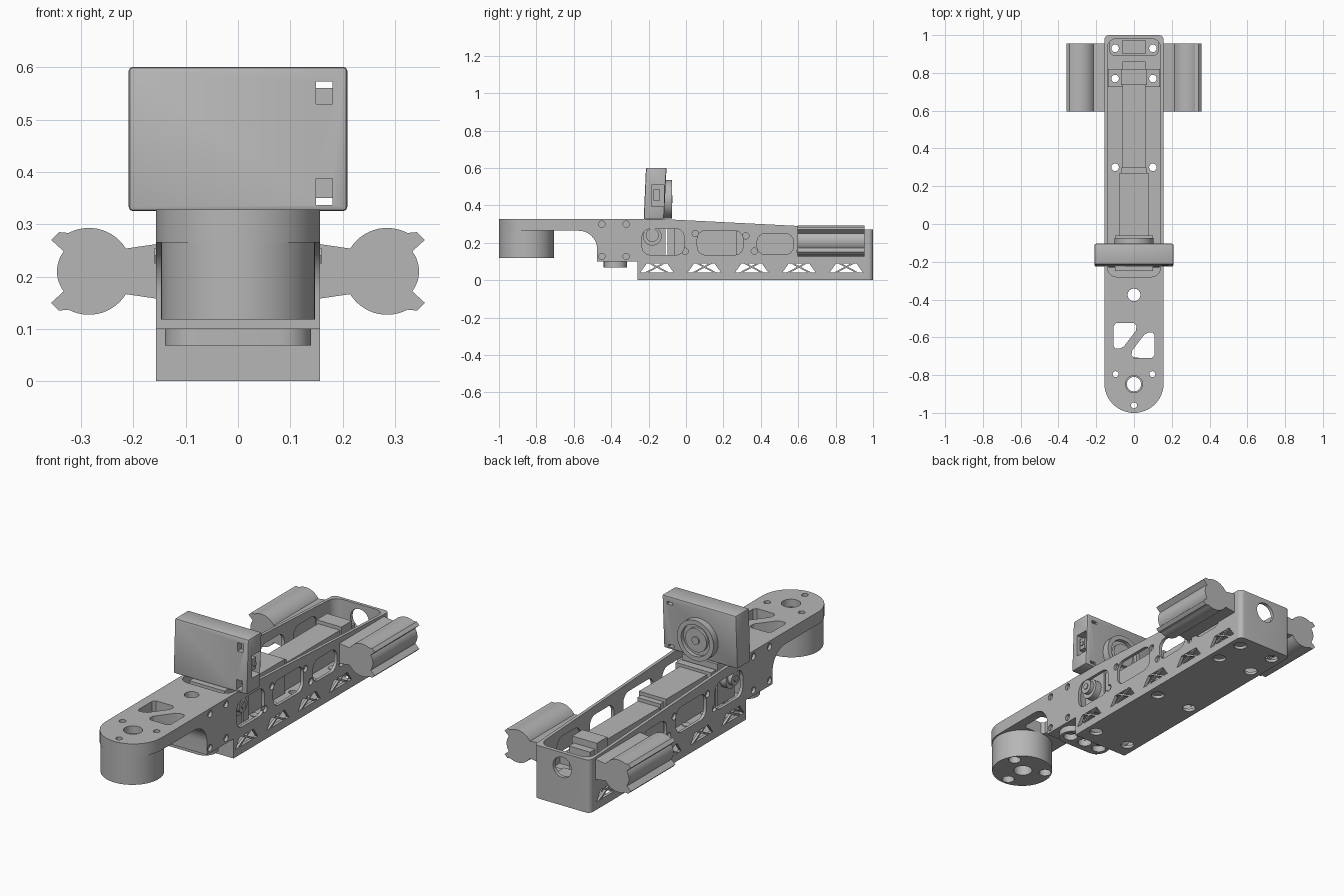
import bpy, bmesh
from math import cos, sin, pi, radians
from mathutils import Vector

cube = bpy.data.objects.get("Cube")
if cube:
    bpy.data.objects.remove(cube, do_unlink=True)

metal = bpy.data.materials.new("machined_grey")
metal.use_nodes = True
GREY = (0.47, 0.47, 0.47, 1)
metal.diffuse_color = GREY
metal.node_tree.nodes["Principled BSDF"].inputs["Base Color"].default_value = GREY
parts = []


def prism(name, pts, axis, a, b, keep=True):
    """Extrude a 2D outline along an axis; the outline uses the other two axes in order."""
    k = "xyz".index(axis)

    def place(p, t):
        v = list(p)
        v.insert(k, t)
        return Vector(v)
    bm = bmesh.new()
    lo = [bm.verts.new(place(p, a)) for p in pts]
    hi = [bm.verts.new(place(p, b)) for p in pts]
    bm.faces.new(lo)
    bm.faces.new(hi)
    n = len(pts)
    for i in range(n):
        j = (i + 1) % n
        bm.faces.new((lo[i], lo[j], hi[j], hi[i]))
    bmesh.ops.recalc_face_normals(bm, faces=bm.faces)
    me = bpy.data.meshes.new(name)
    bm.to_mesh(me)
    bm.free()
    me.materials.append(metal)
    ob = bpy.data.objects.new(name, me)
    bpy.context.collection.objects.link(ob)
    if keep:
        parts.append(ob)
    else:
        ob.hide_render = True
    return ob


def arc(cx, cy, r, a0, a1, n=12):
    return [(cx + r * cos(radians(a0 + (a1 - a0) * i / n)),
             cy + r * sin(radians(a0 + (a1 - a0) * i / n))) for i in range(n + 1)]


def circle(cx, cy, r, n=32):
    return arc(cx, cy, r, 0, 360, n)[:-1]


def rrect(x0, x1, y0, y1, r):
    return (arc(x1 - r, y1 - r, r, 0, 90, 6) + arc(x0 + r, y1 - r, r, 90, 180, 6)
            + arc(x0 + r, y0 + r, r, 180, 270, 6) + arc(x1 - r, y0 + r, r, 270, 360, 6))


def rect(x0, x1, y0, y1):
    return [(x0, y0), (x1, y0), (x1, y1), (x0, y1)]


def box(name, x, y, z0, z1):
    return prism(name, rect(-x, x, *y), "z", z0, z1)


def cutter(pts, axis, a, b):
    return prism("cutter", pts, axis, a, b, keep=False)


def cut(target, cutters, op="DIFFERENCE"):
    for c in cutters:
        m = target.modifiers.new("cut", "BOOLEAN")
        m.operation, m.object, m.solver = op, c, "EXACT"
    deps = bpy.context.evaluated_depsgraph_get()
    deps.update()
    me = bpy.data.meshes.new_from_object(target.evaluated_get(deps))
    target.modifiers.clear()
    target.data = me
    for c in cutters:
        bpy.data.objects.remove(c, do_unlink=True)


# Chassis: side profile trimmed by a round-nosed plan
side = [(-1.02, 0.265), (-0.6, 0.265)] + arc(-0.575, 0.165, 0.1, 90, 0)[1:] + [
    (-0.475, 0.1), (-0.26, 0.1), (-0.26, 0), (1.02, 0), (1.02, 0.269), (-0.15, 0.328), (-1.02, 0.328)]
chassis = prism("chassis", side, "x", -0.2, 0.2)
plan = (arc(0.132, 0.975, 0.025, 0, 90, 6) + arc(-0.132, 0.975, 0.025, 90, 180, 6)
        + arc(0, -0.843, 0.157, 180, 360, 40))
cut(chassis, [cutter(plan, "z", -0.1, 0.5)], "INTERSECT")

# Open channel above the deck and hollow bay below it
cuts = [cutter(rrect(-0.141, 0.141, -0.28, 0.982, 0.05), "z", 0.11, 0.5),
        cutter(rrect(-0.141, 0.141, -0.24, 0.982, 0.02), "z", 0.015, 0.095)]

# Side windows, truss bays and side bolt holes
for y0, y1, z0, z1 in ((-0.235, -0.01, 0.135, 0.275), (0.06, 0.305, 0.135, 0.265),
                       (0.38, 0.575, 0.137, 0.25), (0.65, 0.84, 0.14, 0.24)):
    cuts.append(cutter(rrect(y0, y1, z0, z1, 0.045), "x", -0.3, 0.3))
bays = [-0.155 + 0.253 * i for i in range(5)]
for y in bays:
    bay = [(y - 0.09, 0.04), (y + 0.09, 0.04), (y + 0.055, 0.089), (y - 0.055, 0.089)]
    cuts.append(cutter(bay, "x", -0.3, 0.3))
for y, z in ((-0.45, 0.3), (-0.32, 0.3), (-0.45, 0.127), (-0.32, 0.127),
             (0.05, 0.25), (0.32, 0.237), (-0.005, 0.155), (0.365, 0.155), (0.61, 0.155)):
    for s in (-1, 1):
        cuts.append(cutter(circle(y, z, 0.017, 16), "x", s * 0.142, s * 0.3))

# Rear wall port, floor holes with counterbores, arm lightening holes
cuts.append(cutter(circle(0, 0.195, 0.052), "y", 0.9, 1.1))
for y in (0.93, 0.77, 0.3, -0.17):
    for x in (-0.1, 0.1):
        cuts.append(cutter(circle(x, y, 0.032, 20), "z", -0.1, 0.05))
        cuts.append(cutter(circle(x, y, 0.02, 20), "z", 0.04, 0.2))
tri = [(-0.095, -0.525), (0, -0.525), (0.013, -0.54), (0.01, -0.565), (-0.055, -0.65),
       (-0.075, -0.66), (-0.1, -0.66), (-0.108, -0.645), (-0.108, -0.54)]
cuts.append(cutter(tri, "z", 0.2, 0.5))
cuts.append(cutter([(-x, -1.235 - y) for x, y in tri], "z", 0.2, 0.5))
cuts.append(cutter(circle(0, -0.375, 0.034), "z", 0, 0.5))
bolts = ((0.097, -0.795), (-0.097, -0.795), (0, -0.96))


def nose_drills():
    return ([cutter(circle(0, -0.848, 0.045), "z", 0, 0.5)]
            + [cutter(circle(x, y, 0.016, 16), "z", 0, 0.5) for x, y in bolts])


cut(chassis, cuts + nose_drills())

# Nose puck with counterbored bolts and a stepped thread bore
puck = prism("nose_puck", circle(0, -0.853, 0.147, 64), "z", 0.118, 0.266)
cut(puck, nose_drills() + [cutter(circle(x, y, 0.03, 20), "z", 0.05, 0.16) for x, y in bolts])
for i in range(4):
    ring = prism("bore_thread", circle(0, -0.848, 0.0455), "z", 0.19 + i * 0.03, 0.2 + i * 0.03)
    cut(ring, [cutter(circle(0, -0.848, 0.038), "z", 0.1, 0.4)])

# Foot pad under the neck
foot = prism("foot_pad", rrect(-0.14, 0.14, -0.44, -0.315, 0.06), "z", 0.068, 0.102)
cut(foot, [cutter(circle(x, -0.376, 0.034), "z", 0, 0.2) for x in (-0.09, 0, 0.09)])

# Crossed truss braces
for y in bays:
    for s in (-1, 1):
        for d in (-1, 1):
            brace = [(y - d * 0.075, 0.036), (y - d * 0.057, 0.036),
                     (y + d * 0.05, 0.093), (y + d * 0.032, 0.093)]
            prism("truss_brace", brace, "x", s * 0.1425, s * 0.1555)

# Side tubes: barrel with two fins, joined by a tapered neck
barrel = (arc(0.285, 0.21, 0.083, 62, 298, 36) + [(0.342, 0.135), (0.357, 0.15), (0.334, 0.171)]
          + arc(0.283, 0.21, 0.063, -36, 36, 12) + [(0.334, 0.249), (0.357, 0.27), (0.342, 0.285)])
neck = [(0.15, 0.157), (0.225, 0.168), (0.225, 0.252), (0.15, 0.263)]
for s, label in ((1, "left"), (-1, "right")):
    for name, outline in (("tube", barrel), ("tube_neck", neck)):
        prism(label + "_" + name, [(s * x, z) for x, z in outline], "y", 0.595, 0.955)

# Slide assembly inside the channel
box("slide_rail", 0.062, (0.26, 0.74), 0.109, 0.25)
box("slide_carriage", 0.077, (-0.065, 0.27), 0.109, 0.285)
box("carriage_step", 0.065, (0.18, 0.3), 0.2, 0.268)
box("carriage_front", 0.1, (-0.1, -0.06), 0.109, 0.3)
flange = box("rear_flange", 0.138, (0.725, 0.82), 0.109, 0.15)
plate = prism("rear_plate", rrect(-0.13, 0.13, 0.89, 0.984, 0.03), "z", 0.109, 0.125)
for ob, y in ((flange, 0.77), (plate, 0.93)):
    cut(ob, [cutter(circle(x, y, 0.02, 20), "z", 0, 0.3) for x in (-0.1, 0.1)])
box("rear_tower", 0.07, (0.735, 0.82), 0.14, 0.268)
box("rear_clip", 0.06, (0.815, 0.86), 0.109, 0.235)
box("rear_stop", 0.06, (0.9, 0.975), 0.12, 0.14)
for y in (-0.01, 0.14, 0.46, 0.62):
    for x in (-0.1, 0.1):
        prism("deck_rivet", circle(x, y, 0.02, 20), "z", 0.109, 0.114)

# Pivot motor with stepped side hubs
box("pivot_motor", 0.1, (-0.25, -0.11), 0.109, 0.325)
for s in (-1, 1):
    prism("pivot_hub", circle(-0.18, 0.235, 0.05), "x", s * 0.09, s * 0.135)
    prism("pivot_cap", circle(-0.18, 0.24, 0.035), "x", s * 0.13, s * 0.155)
    prism("pivot_bolt", circle(-0.18, 0.24, 0.017, 6), "x", s * 0.15, s * 0.16)

# Tilted head box with strap slots and a side pocket
head = prism("head_box", [(-0.226, 0.325), (-0.118, 0.325), (-0.104, 0.601), (-0.214, 0.601)],
             "x", -0.209, 0.209)
bev = head.modifiers.new("bevel", "BEVEL")
bev.width, bev.segments = 0.008, 2
slots = [cutter(rect(0.149, 0.181, z0, z1), "y", -0.3, y1) for z0, z1, y1 in
         ((0.337, 0.387, -0.185), (0.53, 0.573, -0.185), (0.337, 0.35, 0), (0.56, 0.573, 0))]
pocket = cutter(rect(-0.185, -0.118, 0.395, 0.51), "x", 0.165, 0.3)
cut(head, slots + [pocket])
prism("pocket_clip", rect(-0.175, -0.14, 0.425, 0.485), "x", 0.16, 0.2)
prism("pocket_pin", circle(-0.155, 0.455, 0.012, 16), "x", 0.19, 0.206)

# Round lens at the back of the head
lens = prism("lens_ring", circle(0, 0.432, 0.103, 48), "y", -0.13, -0.075)
cut(lens, [cutter(circle(0, 0.432, 0.08, 48), "y", -0.095, 0)])
prism("lens_barrel", circle(0, 0.432, 0.06, 40), "y", -0.1, -0.08)
prism("lens_centre", circle(0, 0.432, 0.02, 24), "y", -0.09, -0.073)

# Smooth the round walls and keep the machined edges sharp
bpy.ops.object.select_all(action="DESELECT")
for ob in parts:
    ob.select_set(True)
bpy.context.view_layer.objects.active = chassis
bpy.ops.object.shade_smooth_by_angle(angle=radians(30))
